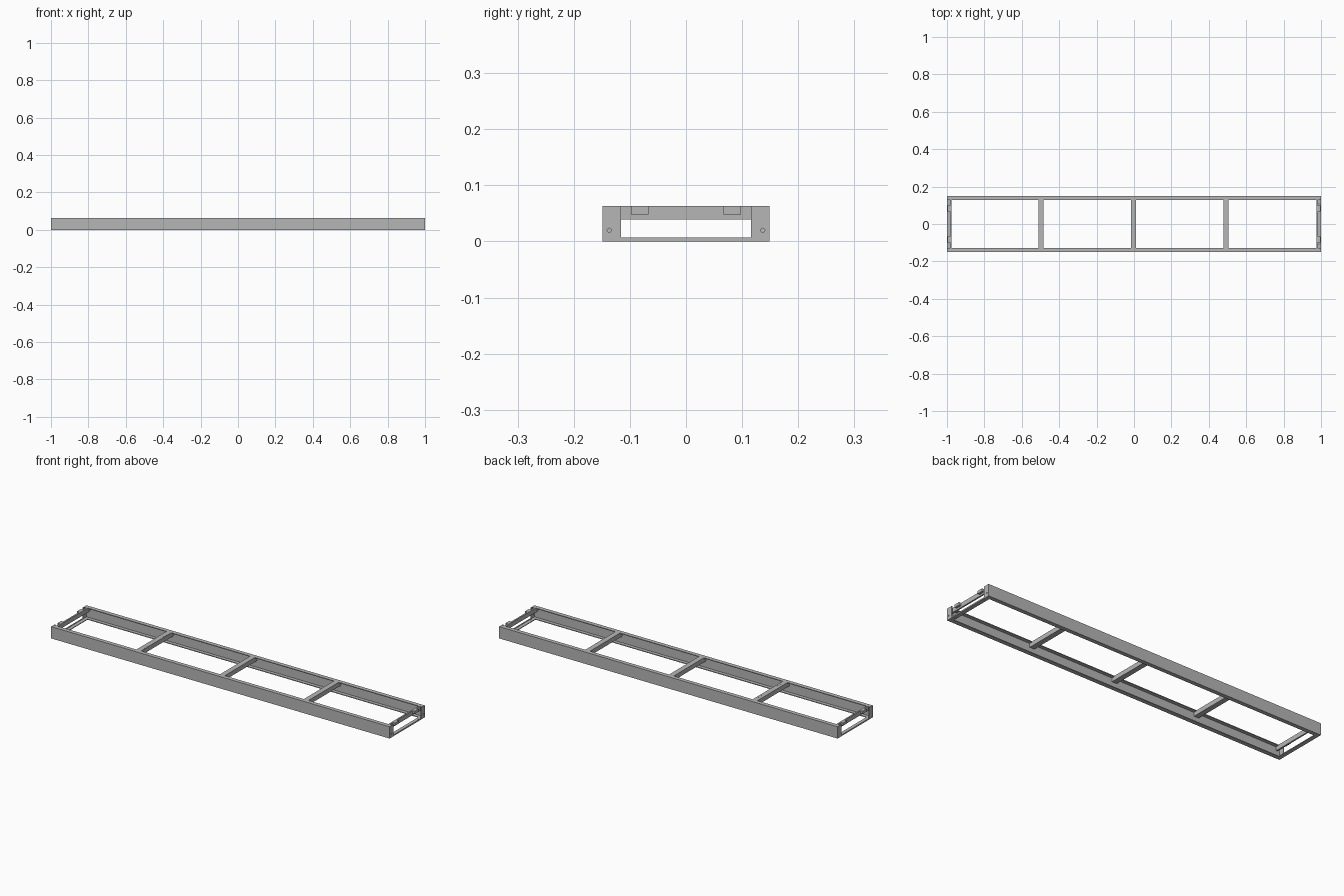
import bpy, bmesh
from mathutils import Matrix

cube = bpy.data.objects.get("Cube")
if cube:
    bpy.data.objects.remove(cube, do_unlink=True)

L, W, H = 1.0, 0.149, 0.063   # half length, half width, height
T = 0.004                     # sheet thickness
FLANGE = 0.022                # rail flange width

steel = bpy.data.materials.new("grey_steel")
steel.use_nodes = True
colour = (0.47, 0.47, 0.47, 1)
steel.diffuse_color = colour
steel.node_tree.nodes["Principled BSDF"].inputs["Base Color"].default_value = colour


def finish(name, bm):
    bmesh.ops.recalc_face_normals(bm, faces=bm.faces)
    mesh = bpy.data.meshes.new(name)
    bm.to_mesh(mesh)
    bm.free()
    mesh.materials.append(steel)
    obj = bpy.data.objects.new(name, mesh)
    bpy.context.collection.objects.link(obj)
    return obj


def box(name, x, y, z):
    """Box given by its (low, high) range on each axis."""
    bm = bmesh.new()
    bmesh.ops.create_cube(bm, size=1)
    for v in bm.verts:
        v.co = [r[0] if c < 0 else r[1] for c, r in zip(v.co, (x, y, z))]
    return finish(name, bm)


def extrude_x(name, profile, x0, x1):
    """Extrude a closed (y, z) profile along x."""
    bm = bmesh.new()
    face = bm.faces.new([bm.verts.new((x0, y, z)) for y, z in profile])
    new = bmesh.ops.extrude_face_region(bm, geom=[face])["geom"]
    bmesh.ops.translate(bm, vec=(x1 - x0, 0, 0),
                        verts=[g for g in new if isinstance(g, bmesh.types.BMVert)])
    return finish(name, bm)


def drill(target, centre, radius, axis):
    """Cut a round hole with a hidden cylinder."""
    bm = bmesh.new()
    bmesh.ops.create_cone(bm, cap_ends=True, segments=20, radius1=radius,
                          radius2=radius, depth=0.03)
    turn = Matrix.Rotation(1.5707963, 4, "Y") if axis == "X" else Matrix.Identity(4)
    bmesh.ops.transform(bm, matrix=Matrix.Translation(centre) @ turn, verts=bm.verts)
    cutter = finish("hole_cutter", bm)
    cutter.hide_render = True
    cutter.hide_viewport = True
    cutter.display_type = "WIRE"
    mod = target.modifiers.new("hole", "BOOLEAN")
    mod.operation = "DIFFERENCE"
    mod.solver = "EXACT"
    mod.object = cutter


def span(s, a, b):
    """Range a..b, mirrored to the negative side when s is -1."""
    return tuple(sorted((s * a, s * b)))


# Long side rails: channels open toward the middle
inner = W - FLANGE
channel = [(W, 0), (W, H), (inner, H), (inner, H - T),
           (W - T, H - T), (W - T, T), (inner, T), (inner, 0)]
for s, side in ((1, "back"), (-1, "front")):
    extrude_x(side + "_rail", [(s * y, z) for y, z in channel], -L + T, L - T)

# Cross members between the rails
for x, name in ((-0.497, "right"), (-0.003, "middle"), (0.492, "left")):
    box(name + "_cross_member", (x - 0.014, x + 0.014), (-W + T, W - T), (0.039, H))

# Small latch plates on one cross member
for s, side in ((1, "back"), (-1, "front")):
    box(side + "_latch_plate", (-0.494, -0.486), span(s, 0.067, 0.098), (H - T, H + 0.0005))

# Ends: U-shaped plate, floor lip, recessed top beam and tabs
post, lip = 0.116, 0.007
u_plate = [(-W, 0), (W, 0), (W, H), (post, H), (post, lip),
           (-post, lip), (-post, H), (-W, H)]
for e, end in ((1, "left"), (-1, "right")):
    plate = extrude_x(end + "_end_plate", u_plate, e * (L - T), e * L)
    floor = box(end + "_floor_lip", span(e, 0.978, L - T), (-inner, inner), (0, T))
    box(end + "_end_beam", span(e, 0.977, 0.985), (-W + T, W - T), (0.039, H))
    for s, side in ((1, "back"), (-1, "front")):
        box(end + "_" + side + "_tab", span(e, 0.985, 0.997),
            span(s, 0.067, 0.098), (0.048, H))
        if e > 0:
            drill(plate, (L, s * 0.137, 0.02), 0.0035, "X")
            drill(floor, (0.991, s * 0.106, 0), 0.003, "Z")
